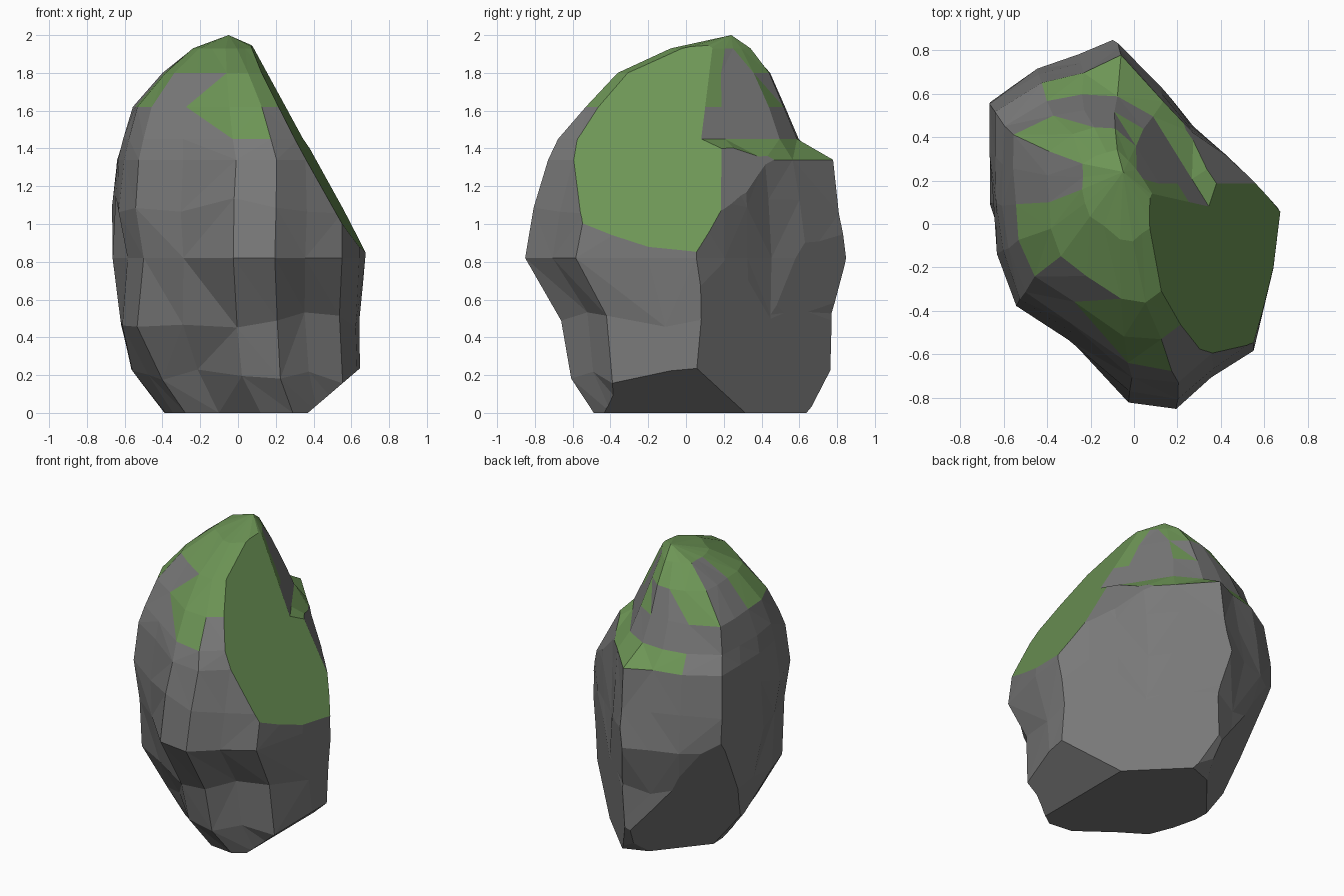
import bpy
import bmesh
import random
from mathutils import Vector

random.seed(7)

cube = bpy.data.objects.get("Cube")
if cube:
    bpy.data.objects.remove(cube, do_unlink=True)


def make_material(name, color):
    mat = bpy.data.materials.new(name)
    mat.use_nodes = True
    mat.diffuse_color = color
    shader = mat.node_tree.nodes["Principled BSDF"]
    shader.inputs["Base Color"].default_value = color
    shader.inputs["Roughness"].default_value = 1
    return mat


def slice_flat(bm, point, normal):
    """Cut away everything beyond a plane and cap the opening with one flat face."""
    geom = bm.verts[:] + bm.edges[:] + bm.faces[:]
    cut = bmesh.ops.bisect_plane(bm, geom=geom, dist=1e-5, plane_co=point,
                                 plane_no=normal, clear_outer=True)
    edges = [e for e in cut["geom_cut"] if isinstance(e, bmesh.types.BMEdge)]
    bmesh.ops.holes_fill(bm, edges=edges, sides=0)


# Plan outline of the boulder at its widest
outline = [(-.07, .87), (.13, .65), (.27, .47), (.42, .34), (.54, .21), (.67, .06),
           (.64, -.2), (.55, -.58), (.36, -.71), (.2, -.86), (-.02, -.82),
           (-.3, -.57), (-.53, -.4), (-.62, -.15), (-.66, .1), (-.67, .35),
           (-.66, .58), (-.44, .73), (-.25, .8)]
WEST, EAST, SOUTH, NORTH = -.67, .67, -.86, .87

# Height of each layer, its extent west, east, south, north, and the swelling
# of its southwest shoulder
layers = [(0, -.39, .66, -.49, .65, 1),
          (.2, -.58, .66, -.61, .78, .9),
          (.5, -.63, .66, -.66, .78, 1.07),
          (.82, -.68, .67, -.86, .86, .93),
          (1.1, -.67, .67, -.8, .82, 1.02),
          (1.34, -.65, .67, -.74, .77, 1.02),
          (1.45, -.62, .6, -.67, .69, 1.03),
          (1.62, -.56, .5, -.54, .6, 1.04),
          (1.8, -.4, .3, -.37, .48, 1.05),
          (1.93, -.24, .12, -.08, .35, 1)]
peak = Vector((-.05, .24, 2))

# Steep walls of the crown, set back behind a ledge: a point and a normal each
walls = [(Vector((-.03, .27, 2)), Vector((.79, .49, .37))),
         (Vector((-.07, .575, 1.48)), Vector((.05, .92, .39)))]
LEDGE_HEIGHT = 1.4


def remap(value, low, high, new_low, new_high):
    return new_low + (value - low) / (high - low) * (new_high - new_low)


def layer_point(x, y, layer):
    z, west, east, south, north, shoulder = layer
    p = Vector((remap(x, WEST, EAST, west, east),
                remap(y, SOUTH, NORTH, south, north), z))
    if x < -.2 and y < 0:
        p.xy *= shoulder
    # Chip the surface irregularly
    p.xy *= 1 - random.uniform(-.012, .025)
    if 0 < z < LEDGE_HEIGHT - .1 and abs(z - .82) > .1:
        p.z += random.uniform(-.05, .05)
    if z > LEDGE_HEIGHT:
        for point, normal in walls:
            excess = (p - point).dot(normal)
            if excess > 0:
                level = Vector((normal.x, normal.y, 0))
                p -= level * (excess / level.length_squared)
    return p


# Loft the layers into a closed stone
bm = bmesh.new()
rings = [[bm.verts.new(layer_point(x, y, layer)) for x, y in outline] for layer in layers]
count = len(outline)
for lower, upper in zip(rings, rings[1:]):
    for i in range(count):
        j = (i + 1) % count
        a, b, c, d = lower[i], lower[j], upper[j], upper[i]
        if random.random() < .5:
            bm.faces.new((a, b, c))
            bm.faces.new((a, c, d))
        else:
            bm.faces.new((a, b, d))
            bm.faces.new((b, c, d))
top = bm.verts.new(peak)
for i in range(count):
    bm.faces.new((rings[-1][i], rings[-1][(i + 1) % count], top))
bm.faces.new(rings[0])
bmesh.ops.recalc_face_normals(bm, faces=bm.faces)

# Bevel below the ledge, large sloping flat, rear left flat,
# undercut beneath the slope, leaning rear right flat
slope_normal = Vector((1, -.067, .553)).normalized()
slice_flat(bm, Vector((.41, .2, 1.33)), Vector((.83, .55, .456)))
slice_flat(bm, Vector((.67, .06, .86)), slope_normal)
slice_flat(bm, Vector((.35, .35, .2)), Vector((1, 1, -.08)))
slice_flat(bm, Vector((.37, 0, 0)), Vector((.65, 0, -.76)))
slice_flat(bm, Vector((-.39, .25, 0)), Vector((-.77, .64, -.46)))
bmesh.ops.recalc_face_normals(bm, faces=bm.faces)


def is_mossy(face):
    """Moss settles on the high faces that look upward."""
    x, y, z = face.calc_center_median()
    normal = face.normal
    if normal.dot(slope_normal) > .999:
        return True
    if normal.x > .6 and y < .2 and z > 1.6:
        return True                      # moss creeping onto the crown wall
    if z < 1.3 or normal.z < .43:
        return False
    if normal.y < -.35 and z < 1.78:
        # patch hanging over the front, narrowing downward
        return x > -.16 and z > 1.5 and (x < .1 or z > 1.6)
    if x < -.27 and .08 < y < .34:
        return False                     # bare streak on the right shoulder
    return z > 1.5 or x > -.38           # ledge ends before the rear corner


for face in bm.faces:
    face.material_index = int(is_mossy(face))
    face.smooth = False

mesh = bpy.data.meshes.new("mossy_boulder")
bm.to_mesh(mesh)
bm.free()
mesh.materials.append(make_material("grey stone", (.19, .19, .19, 1)))
mesh.materials.append(make_material("green moss", (.152, .3, .092, 1)))
boulder = bpy.data.objects.new("mossy_boulder", mesh)
bpy.context.collection.objects.link(boulder)
